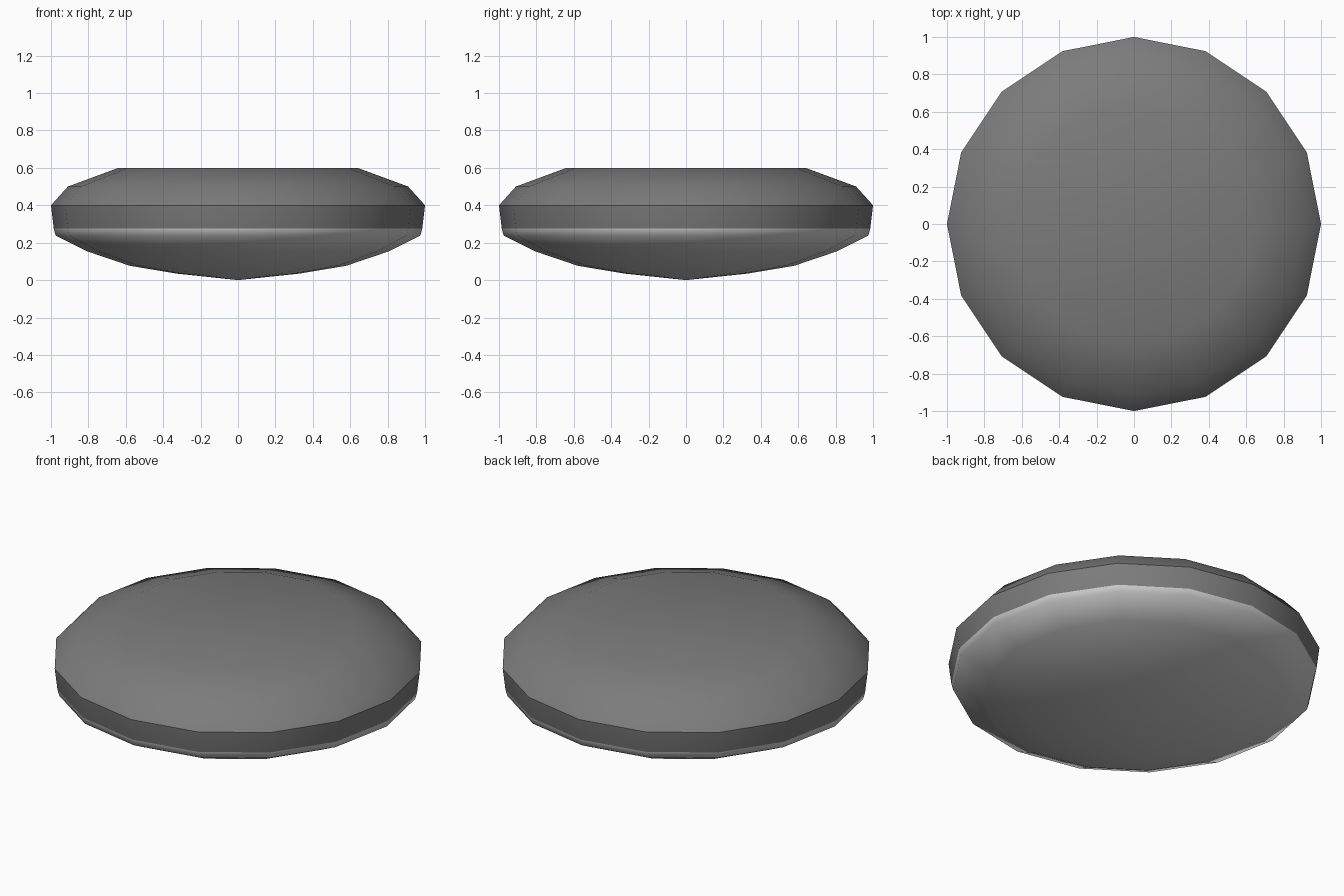
import bpy, bmesh
from math import cos, sin, tau

if "Cube" in bpy.data.objects:
    bpy.data.objects.remove(bpy.data.objects["Cube"])

SIDES = 16
# Profile rings (radius, height) from just above the bottom tip to the flat top
PROFILE = [(0.33, 0.035), (0.58, 0.077), (0.81, 0.155), (0.975, 0.238),
           (0.985, 0.275), (1.0, 0.40), (0.91, 0.50), (0.64, 0.60)]
SHARP_HEIGHT = 0.40
COLOUR_SPLIT = 0.275


def material(name, value):
    m = bpy.data.materials.new(name)
    m.diffuse_color = (value, value, value, 1)
    m.use_nodes = True
    m.node_tree.nodes["Principled BSDF"].inputs["Base Color"].default_value = m.diffuse_color
    return m


bm = bmesh.new()
rings = [[bm.verts.new((r * cos(tau * i / SIDES), r * sin(tau * i / SIDES), z))
          for i in range(SIDES)] for r, z in PROFILE]

# Walls between the rings
for low, high in zip(rings, rings[1:]):
    for i in range(SIDES):
        j = (i + 1) % SIDES
        bm.faces.new((low[i], low[j], high[j], high[i]))

# Pointed bottom and flat top, each a fan around a centre vertex
for ring, z in ((rings[0], 0.0), (rings[-1], 0.60)):
    centre = bm.verts.new((0, 0, z))
    for i in range(SIDES):
        bm.faces.new((centre, ring[i], ring[(i + 1) % SIDES]))

bmesh.ops.recalc_face_normals(bm, faces=bm.faces)

# Smooth shading with a sharp upper rim; dark upper body, light underside
for f in bm.faces:
    f.smooth = True
    f.material_index = int(f.calc_center_median().z < COLOUR_SPLIT)
for e in bm.edges:
    if all(abs(v.co.z - SHARP_HEIGHT) < 1e-4 for v in e.verts):
        e.smooth = False

mesh = bpy.data.meshes.new("disc_body")
bm.to_mesh(mesh)
bm.free()
mesh.materials.append(material("dark_grey", 0.2))
mesh.materials.append(material("light_grey", 0.8))
bpy.context.collection.objects.link(bpy.data.objects.new("disc_body", mesh))
